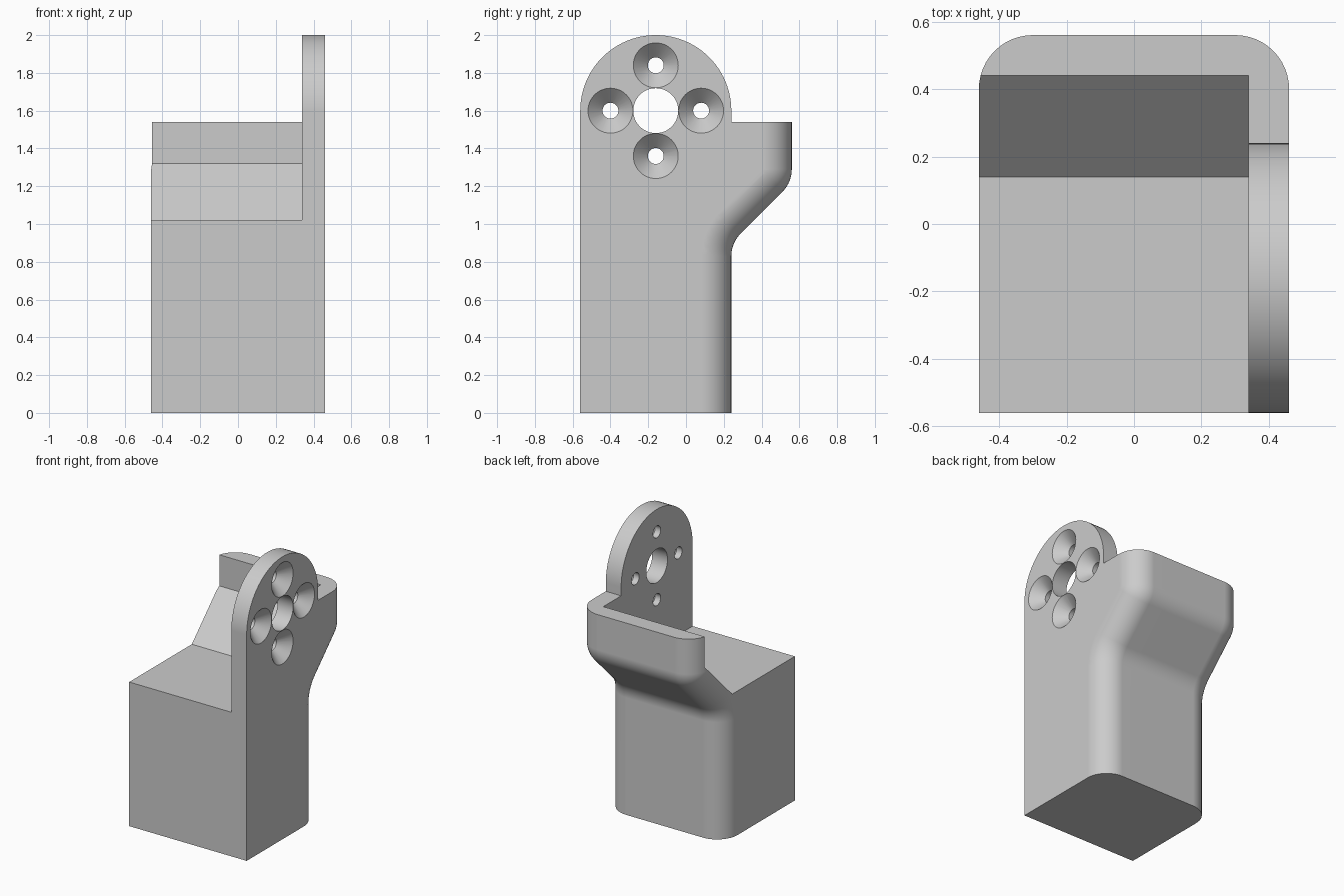
import bpy, bmesh
from math import sin, cos, tan, pi, radians
from mathutils import Matrix

if "Cube" in bpy.data.objects:
    bpy.data.objects.remove(bpy.data.objects["Cube"])

HW, FRONT, TOP = 0.46, -0.56, 2.05     # half width, front face, blank height
BACK_LOW, BACK_HIGH = 0.24, 0.56       # back face below and above the slope
EDGE_R, BEND_R = 0.16, 0.17            # rounded back edges, slope bends
PLATE_X = 0.34                         # inner face of the side plate
HUB_Y, HUB_Z, HUB_R = -0.16, 1.60, 0.40

grey = bpy.data.materials.new("plain grey")
grey.use_nodes = True
colour = (0.6, 0.6, 0.6, 1)
grey.diffuse_color = colour
grey.node_tree.nodes["Principled BSDF"].inputs["Base Color"].default_value = colour


def finish(name, bm):
    bmesh.ops.recalc_face_normals(bm, faces=bm.faces[:])
    mesh = bpy.data.meshes.new(name)
    bm.to_mesh(mesh)
    bm.free()
    mesh.materials.append(grey)
    obj = bpy.data.objects.new(name, mesh)
    bpy.context.collection.objects.link(obj)
    return obj


def prism(name, outline, x0, x1):
    """Extrude a (y, z) outline along x."""
    bm = bmesh.new()
    face = bm.faces.new([bm.verts.new((x0, y, z)) for y, z in outline])
    new = bmesh.ops.extrude_face_region(bm, geom=[face])["geom"]
    bmesh.ops.translate(bm, vec=(x1 - x0, 0, 0),
                        verts=[v for v in new if isinstance(v, bmesh.types.BMVert)])
    return finish(name, bm)


def round_cutter(name, y, z, r0, r1, x0, x1):
    """Cylinder or cone along x."""
    bm = bmesh.new()
    place = Matrix.Translation(((x0 + x1) / 2, y, z)) @ Matrix.Rotation(pi / 2, 4, "Y")
    bmesh.ops.create_cone(bm, cap_ends=True, segments=48, radius1=r0, radius2=r1,
                          depth=x1 - x0, matrix=place)
    return finish(name, bm)


def cut(obj, cutter):
    cutter.hide_render = True
    mod = obj.modifiers.new("cut", "BOOLEAN")
    mod.operation, mod.solver, mod.object = "DIFFERENCE", "EXACT", cutter
    bpy.context.view_layer.objects.active = obj
    bpy.ops.object.modifier_apply(modifier=mod.name)
    bpy.data.objects.remove(cutter)


# Back path: (y, z, angle of the outward normal below horizontal)
t = BEND_R * tan(radians(22.5))
bends = [radians(45) * i / 10 for i in range(11)]
path = [(BACK_LOW, 0, 0)]
path += [(BACK_LOW + BEND_R * (1 - cos(a)), 0.90 - t + BEND_R * sin(a), a) for a in bends]
path += [(BACK_HIGH - BEND_R * (1 - cos(a)), 1.22 + t - BEND_R * sin(a), a)
         for a in reversed(bends)]
path += [(BACK_HIGH, TOP, 0)]

# Solid blank: rounded sections stacked along the back path
bm = bmesh.new()
corner = [radians(90) * i / 12 for i in range(13)]
rings = []
for y, z, a in path:
    half = []
    for c in corner:
        inset = EDGE_R * (1 - sin(c))
        half.append((HW - EDGE_R + EDGE_R * cos(c),
                     y - inset * cos(a), z + inset * sin(a)))
    half.insert(0, (HW, FRONT, half[0][2]))
    ring = half + [(-px, py, pz) for px, py, pz in reversed(half)]
    rings.append([bm.verts.new(p) for p in ring])
for low, high in zip(rings, rings[1:]):
    for i in range(len(low)):
        j = (i + 1) % len(low)
        bm.faces.new((low[i], low[j], high[j], high[i]))
bm.faces.new(rings[0])
bm.faces.new(rings[-1])
bracket = finish("bracket_body", bm)

# Open seat with a sloped back, beside the plate
cut(bracket, prism("seat_cutter", [(-0.8, 1.02), (0.14, 1.02), (0.44, 1.32),
                                   (0.44, 2.3), (-0.8, 2.3)], -0.8, PLATE_X))

# Trim above the back wall and around the plate's arched top
arch = [(HUB_Y - HUB_R * cos(pi * i / 48), HUB_Z + HUB_R * sin(pi * i / 48))
        for i in range(49)]
cut(bracket, prism("arch_cutter", [(-0.8, HUB_Z)] + arch +
                   [(BACK_LOW, 1.54), (0.8, 1.54), (0.8, 2.3), (-0.8, 2.3)], -0.9, 0.9))

# Centre hole and four countersunk screw holes
cut(bracket, round_cutter("hub_cutter", HUB_Y, HUB_Z, 0.119, 0.119, 0.2, 0.6))
for k in range(4):
    y = HUB_Y + 0.24 * cos(k * pi / 2)
    z = HUB_Z + 0.24 * sin(k * pi / 2)
    cut(bracket, round_cutter("screw_cutter", y, z, 0.042, 0.042, 0.2, 0.6))
    cut(bracket, round_cutter("sink_cutter", y, z, 0.039, 0.139, 0.38, 0.48))

# Clean flat faces, then smooth the rounded ones
bm = bmesh.new()
bm.from_mesh(bracket.data)
bmesh.ops.remove_doubles(bm, verts=bm.verts[:], dist=0.0001)
bmesh.ops.dissolve_limit(bm, angle_limit=radians(0.3), verts=bm.verts[:], edges=bm.edges[:])
bm.to_mesh(bracket.data)
bm.free()
bpy.ops.object.select_all(action="DESELECT")
bracket.select_set(True)
bpy.context.view_layer.objects.active = bracket
bpy.ops.object.shade_smooth_by_angle(angle=radians(25))
weighted = bracket.modifiers.new("even shading", "WEIGHTED_NORMAL")
weighted.keep_sharp = True
